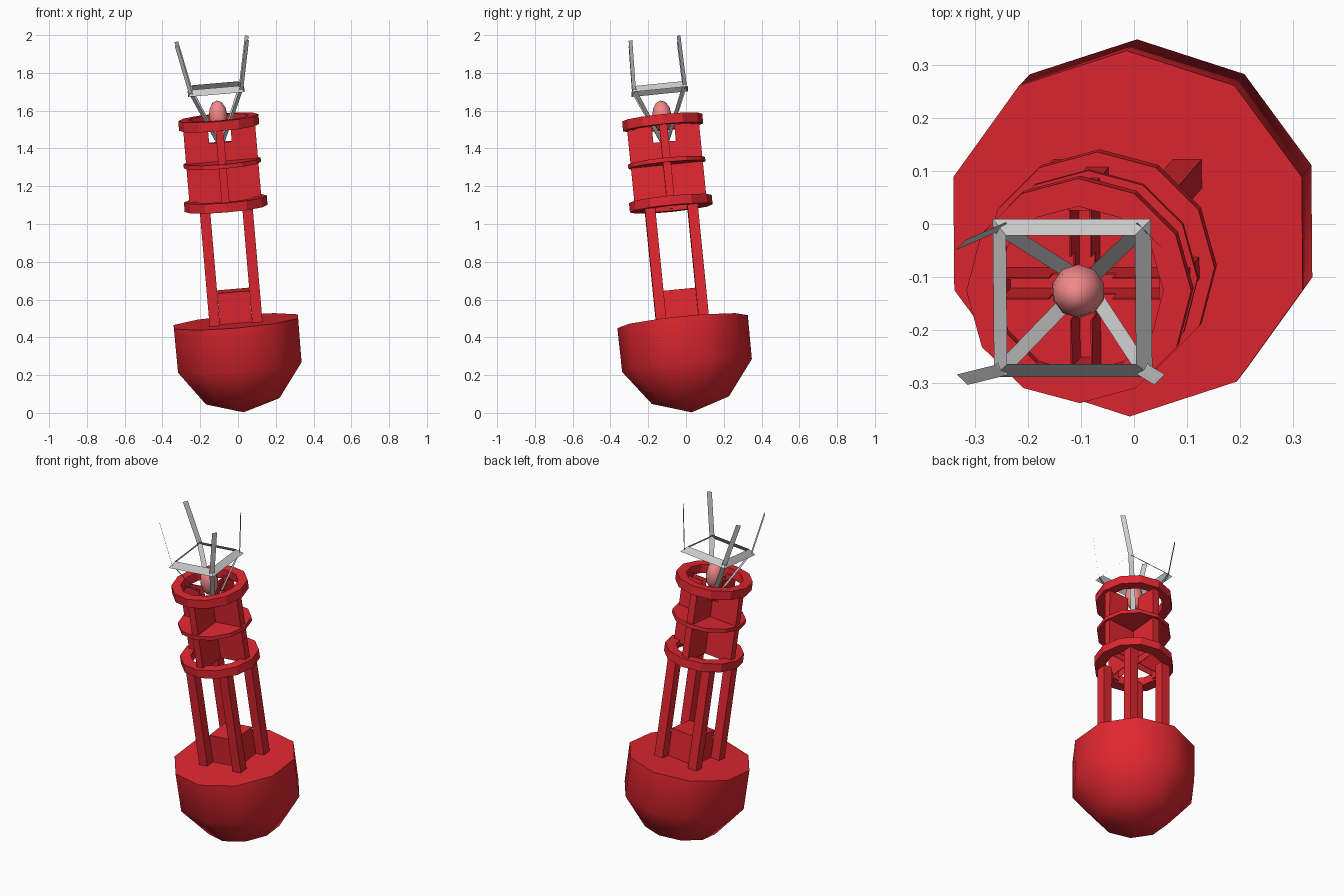
import bpy, math
from mathutils import Matrix, Vector

if "Cube" in bpy.data.objects:
    bpy.data.objects.remove(bpy.data.objects["Cube"])

# Tilted frame shared by every part: origin at the hull tip, local z up the buoy
Z = Vector((-0.086, -0.1, 1)).normalized()
X = Vector((1, 0, 0.086)).normalized()
Y = Z.cross(X).normalized()
X = Y.cross(Z)
TILT = Matrix.Translation((0.03, 0.03, 0.003)) @ Matrix((X, Y, Z)).transposed().to_4x4()


def material(name, rgb):
    m = bpy.data.materials.new(name)
    m.diffuse_color = (*rgb, 1)
    m.use_nodes = True
    m.node_tree.nodes["Principled BSDF"].inputs["Base Color"].default_value = m.diffuse_color
    return m


RED = material("red_paint", (0.75, 0.02, 0.03))
LENS = material("lamp_lens", (0.9, 0.25, 0.25))


def make(name, verts, faces, mat=None, smooth=None):
    me = bpy.data.meshes.new(name)
    me.from_pydata(verts, [], faces)
    me.update()
    ob = bpy.data.objects.new(name, me)
    bpy.context.collection.objects.link(ob)
    ob.matrix_world = TILT
    if mat:
        me.materials.append(mat)
    if smooth:
        bpy.ops.object.select_all(action='DESELECT')
        ob.select_set(True)
        bpy.context.view_layer.objects.active = ob
        bpy.ops.object.shade_smooth_by_angle(angle=math.radians(smooth))
    return ob


def lathe(name, profile, n, mat, closed=False, smooth=None):
    """Spin (radius, height) points; zero radius becomes a pole."""
    verts, rows = [], []
    for r, z in profile:
        start = len(verts)
        if r == 0:
            verts.append((0, 0, z))
            rows.append([start] * n)
        else:
            for i in range(n):
                a = math.pi / 2 + 2 * math.pi * i / n
                verts.append((r * math.cos(a), r * math.sin(a), z))
            rows.append(list(range(start, start + n)))
    pairs = list(zip(rows, rows[1:]))
    if closed:
        pairs.append((rows[-1], rows[0]))
    faces = []
    for a, b in pairs:
        for i in range(n):
            j = (i + 1) % n
            faces.append(list(dict.fromkeys((a[i], a[j], b[j], b[i]))))
    return make(name, verts, faces, mat, smooth)


def box(name, lo, hi, mat):
    v = [(x, y, z) for x in (lo[0], hi[0]) for y in (lo[1], hi[1]) for z in (lo[2], hi[2])]
    f = [(0, 1, 3, 2), (4, 6, 7, 5), (0, 4, 5, 1), (2, 3, 7, 6), (0, 2, 6, 4), (1, 5, 7, 3)]
    return make(name, v, f, mat)


def post(name, x, y, w, z0, z1):
    return box(name, (x - w / 2, y - w / 2, z0), (x + w / 2, y + w / 2, z1), RED)


def ring(name, r_in, r_out, z, h):
    lathe(name, [(r_in, z - h / 2), (r_out, z - h / 2), (r_out, z + h / 2), (r_in, z + h / 2)],
          12, RED, closed=True)


# Float hull with flat deck, equipment box
lathe("hull", [(0, 0), (0.205, 0.065), (0.345, 0.25), (0.347, 0.484), (0, 0.484)], 10, RED, smooth=60)
box("deck_box", (-0.085, -0.085, 0.47), (0.085, 0.085, 0.65), RED)

# Four tower legs
for sx in (-1, 1):
    for sy in (-1, 1):
        post("tower_leg", sx * 0.113, sy * 0.113, 0.055, 0.47, 1.10)

# Cage rings and the middle disc
ring("lower_ring", 0.16, 0.22, 1.114, 0.05)
lathe("middle_disc", [(0, 1.32), (0.205, 1.32), (0.205, 1.343), (0, 1.343)], 12, RED)
ring("upper_ring", 0.16, 0.213, 1.548, 0.052)

# Four cage posts
for x, y in ((0.17, 0), (-0.17, 0), (0, 0.17), (0, -0.17)):
    post("cage_post", x, y, 0.042, 1.10, 1.54)

# Crossed double reflector sheets, notched around the lamp
T = 0.003
for s in (-0.0195, 0.0195):
    for a, b, z0, z1 in ((-0.187, 0.187, 1.12, 1.443), (-0.187, -0.06, 1.443, 1.53), (0.06, 0.187, 1.443, 1.53)):
        box("reflector_sheet", (a, s - T / 2, z0), (b, s + T / 2, z1), RED)
        box("reflector_sheet", (s - T / 2, a, z0), (s + T / 2, b, z1), RED)

# Lamp
lathe("lamp", [(0.051 * math.sin(math.pi * i / 6) if 0 < i < 6 else 0,
                1.583 - 0.082 * math.cos(math.pi * i / 6)) for i in range(7)], 10, LENS, smooth=60)

# Sloped square frame of flat grey strips
verts = []
for h, z in ((0.15, 1.712), (0.122, 1.745)):
    verts += [(-h, -h, z), (h, -h, z), (h, h, z), (-h, h, z)]
make("top_frame", verts, [(i, (i + 1) % 4, 4 + (i + 1) % 4, 4 + i) for i in range(4)])

# Flat grey struts: braces up to the frame corners, then splayed arms
for sx in (-1, 1):
    for sy in (-1, 1):
        side = Vector((sx, -sy, 0)).normalized() * 0.014
        path = [Vector((sx * 0.012, sy * 0.012, 1.44)),
                Vector((sx * 0.135, sy * 0.135, 1.728)),
                Vector((sx * 0.187, sy * 0.128, 1.982))]
        verts = [p + d for p in path for d in (-side, side)]
        make("corner_strut", verts, [(0, 1, 3, 2), (2, 3, 5, 4)])
